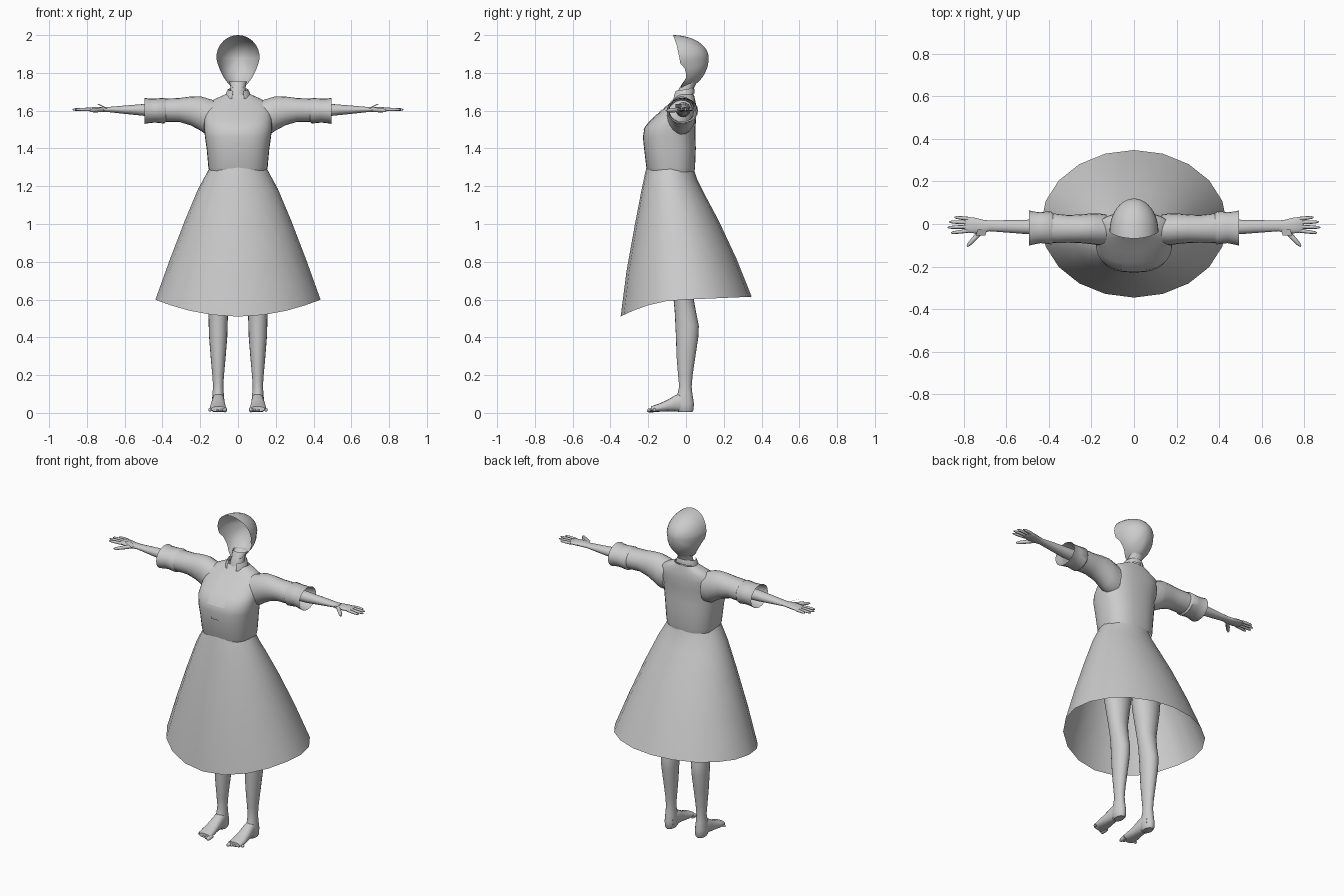
import bpy, math
from mathutils import Vector

if "Cube" in bpy.data.objects:
    bpy.data.objects.remove(bpy.data.objects["Cube"])

grey = bpy.data.materials.new("plain grey")
grey.diffuse_color = (0.6, 0.6, 0.6, 1)
grey.use_nodes = True
grey.node_tree.nodes["Principled BSDF"].inputs["Base Color"].default_value = grey.diffuse_color


def make(name, verts, faces, mirror=False, angle=50):
    me = bpy.data.meshes.new(name)
    me.from_pydata([tuple(v) for v in verts], [], faces)
    me.materials.append(grey)
    ob = bpy.data.objects.new(name, me)
    bpy.context.collection.objects.link(ob)
    bpy.ops.object.select_all(action='DESELECT')
    ob.select_set(True)
    bpy.context.view_layer.objects.active = ob
    bpy.ops.object.mode_set(mode='EDIT')
    bpy.ops.mesh.select_all(action='SELECT')
    bpy.ops.mesh.normals_make_consistent(inside=False)
    bpy.ops.object.mode_set(mode='OBJECT')
    bpy.ops.object.shade_smooth_by_angle(angle=math.radians(angle))
    if mirror:
        m = ob.modifiers.new("mirror", 'MIRROR')
        m.use_axis = (True, False, False)
    return ob


def skin(name, rings, closed=True, caps=(False, False), **kw):
    """Bridge equal-length rings of points into one surface."""
    n = len(rings[0])
    verts = [p for r in rings for p in r]
    faces = [(i * n + j, i * n + (j + 1) % n, (i + 1) * n + (j + 1) % n, (i + 1) * n + j)
             for i in range(len(rings) - 1) for j in range(n if closed else n - 1)]
    if caps[0]:
        faces.append(tuple(range(n)))
    if caps[1]:
        faces.append(tuple(range((len(rings) - 1) * n, len(rings) * n)))
    return make(name, verts, faces, **kw)


def oval(c, u, v, n=24, p=2.0):
    """Closed superellipse around c with half-axes u and v."""
    pts = []
    for k in range(n):
        a = 2 * math.pi * k / n
        ca, sa = math.cos(a), math.sin(a)
        pts.append(Vector(c) + Vector(u) * math.copysign(abs(ca) ** (2 / p), ca)
                   + Vector(v) * math.copysign(abs(sa) ** (2 / p), sa))
    return pts


def upright(rows, n=24, p=2.0, cx=0):
    """Horizontal rings from rows of (z, half width, front y, back y)."""
    return [oval((cx, (f + b) / 2, z), (w, 0, 0), (0, (b - f) / 2, 0), n, p) for z, w, f, b in rows]


def sideways(rows, n=20):
    """Rings facing x from rows of (x, low y, high y, low z, high z)."""
    return [oval((x, (a + b) / 2, (c + d) / 2), (0, (b - a) / 2, 0), (0, 0, (d - c) / 2), n)
            for x, a, b, c, d in rows]


# skirt: flared open shell with a hem that dips at the front
skirt_rows = [(0, .152, -.207, .045), (.07, .178, -.22, .06), (.16, .212, -.235, .09), (.4, .282, -.272, .175),
              (.7, .362, -.315, .268), (1, .437, -.346, .348)]
rings = []
for t, w, f, b in skirt_rows:
    ring = oval((0, (f + b) / 2, 0), (w, 0, 0), (0, (b - f) / 2, 0), 20)
    for k, q in enumerate(ring):
        s = math.sin(2 * math.pi * k / 20)
        hem = .60 + (.015 * s if s > 0 else .09 * s * abs(s))
        top = 1.295 - .015 * s
        q.z = top + (hem - top) * t
    rings.append(ring)
skin("skirt", rings)

# bodice
body_rows = [(1.275, .15, -.2, .044), (1.3, .157, -.21, .048), (1.4, .166, -.222, .052), (1.46, .175, -.228, .05),
             (1.51, .18, -.22, .05), (1.55, .18, -.185, .053), (1.6, .178, -.13, .055), (1.64, .165, -.085, .052),
             (1.665, .115, -.06, .046), (1.685, .07, -.045, .042)]
skin("bodice", upright(body_rows, 32, 2.5))


def bodice_front(x, z):
    for (z0, w0, f0, b0), (z1, w1, f1, b1) in zip(body_rows, body_rows[1:]):
        if z <= z1:
            t = (z - z0) / (z1 - z0)
            w, f, b = (m + (n - m) * t for m, n in ((w0, w1), (f0, f1), (b0, b1)))
            return (f + b) / 2 - (b - f) / 2 * max(0, 1 - abs(x / w) ** 2.5) ** .4
    return -.05


# front panel and small tab lying on the bodice
for name, zs, wide, off in (("placket", (1.5, 1.53, 1.56, 1.6, 1.64, 1.665), .06, .004),
                            ("waist_tab", (1.415, 1.43), .025, .006)):
    rings = []
    for i, z in enumerate(zs):
        w = wide - (.004 * i if name == "placket" else 0)
        rings.append([Vector((w * k / 3, bodice_front(w * k / 3, z) - off, z)) for k in range(-3, 4)])
    skin(name, rings, closed=False)

# collar: upright band open at the throat
rings = []
for low, w, f, b in ((1, .068, -.075, .046), (.5, .064, -.07, .046), (0, .055, -.06, .042)):
    ring = []
    for k in range(21):
        a = math.radians(-62 + 304 * k / 20)
        s = math.sin(a)
        ring.append(Vector((w * math.cos(a), (f + b) / 2 + (b - f) / 2 * s, 1.712 + .008 * s - low * (.04 - .012 * s))))
    rings.append(ring)
skin("collar", rings, closed=False)

# neck
skin("neck", upright([(1.62, .05, -.06, .035), (1.68, .043, -.05, .035), (1.72, .04, -.035, .042),
                      (1.755, .045, -.012, .06)], 16))

# head: hollow shell open at the face
rim = [(1.7, -.035), (1.74, -.02), (1.77, 0), (1.82, 0), (1.835, -.028), (1.88, -.035), (1.95, -.05), (2.0, -.068)]


def rim_y(z):
    for (z0, y0), (z1, y1) in zip(rim, rim[1:]):
        if z <= z1:
            return y0 + (y1 - y0) * max(0, (z - z0) / (z1 - z0))
    return rim[-1][1]


rings = []
for i in range(11):
    s = max(.01, i / 10) * math.pi / 2
    ring = []
    for k in range(36):
        a = 2 * math.pi * k / 36
        c, d = math.cos(a), math.sin(a)
        x = .115 * c * (1 if d > 0 else 1 + .25 * d)
        z = 1.88 + d * (.12 if d > 0 else .165)
        y = rim_y(z)
        ring.append(Vector((x * math.sin(s), y + (.12 - y) * math.cos(s), 1.88 + (z - 1.88) * math.sin(s))))
    rings.append(ring)
skin("head_shell", rings, caps=(True, False))

# sleeves, with a looser turned cuff
skin("sleeve", sideways([(.13, -.1, .045, 1.47, 1.655), (.17, -.1, .05, 1.475, 1.668), (.2, -.095, .05, 1.495, 1.676),
                         (.25, -.09, .045, 1.522, 1.675), (.31, -.088, .042, 1.54, 1.667),
                         (.4, -.09, .052, 1.54, 1.663), (.45, -.088, .05, 1.54, 1.66)]), mirror=True)
skin("cuff", sideways([(.38, -.088, .05, 1.542, 1.66), (.39, -.096, .06, 1.532, 1.668),
                       (.44, -.09, .056, 1.537, 1.664), (.47, -.096, .058, 1.534, 1.664),
                       (.495, -.102, .064, 1.53, 1.668)]), mirror=True)

# arm running into the palm
skin("arm", sideways([(.3, -.055, .025, 1.565, 1.645), (.5, -.048, .02, 1.573, 1.635), (.6, -.04, .018, 1.583, 1.627),
                      (.68, -.034, .016, 1.592, 1.62), (.71, -.042, .02, 1.592, 1.62), (.75, -.044, .03, 1.594, 1.62),
                      (.79, -.04, .034, 1.598, 1.616), (.797, -.034, .028, 1.602, 1.612)], 16),
     caps=(False, True), mirror=True)


def digit(name, a, b, r):
    a, b = Vector(a), Vector(b)
    d = (b - a).normalized()
    u = d.cross(Vector((0, 0, 1))).normalized()
    v = u.cross(d)
    rings = [oval(a.lerp(b, t), u * r * k, v * r * k, 8) for t, k in ((0, 1), (.5, .95), (.85, .75), (1, .3))]
    skin(name, rings, caps=(True, True), mirror=True)


# fingers and thumb
for i, (y0, y1, tip) in enumerate(((-.032, -.042, .862), (-.013, -.016, .877), (.007, .01, .87), (.025, .032, .845))):
    digit("finger_%d" % (i + 1), (.78, y0, 1.607), (tip, y1, 1.606), .009)
digit("thumb", (.715, -.03, 1.605), (.785, -.105, 1.6), .012)

# small raised flap on the hand
make("hand_flap", [(.69, -.025, 1.612), (.7, -.055, 1.612), (.745, -.055, 1.635), (.735, -.025, 1.635)],
     [(0, 1, 2, 3)], mirror=True)

# legs
leg = [(1.0, .095, -.1, .06), (.8, .085, -.09, .05), (.62, .058, -.068, .038), (.54, .052, -.06, .052),
       (.46, .05, -.056, .068), (.4, .048, -.053, .065), (.3, .04, -.05, .05), (.2, .031, -.042, .035),
       (.14, .027, -.036, .03), (.1, .03, -.045, .034), (.05, .034, -.06, .042), (.015, .032, -.05, .04),
       (.004, .025, -.04, .033)]
skin("leg", upright(leg, 20, cx=.105), caps=(True, True), mirror=True)

# foot from heel to toes: (y, centre x, half width, low z, high z)
foot = [(.02, .104, .028, .006, .09), (-.02, .104, .032, .006, .11), (-.06, .105, .035, .008, .092),
        (-.1, .106, .039, .008, .068), (-.14, .106, .043, .006, .05), (-.17, .105, .043, .006, .04),
        (-.185, .103, .039, .007, .034)]
skin("foot", [oval((x, y, (lo + hi) / 2), (w, 0, 0), (0, 0, (hi - lo) / 2), 16, 2.3) for y, x, w, lo, hi in foot],
     caps=(True, True), mirror=True)

# toes
for i in range(5):
    r = .013 if i == 0 else .009
    x = .07 + (.02 * i - .002 if i else 0)
    digit("toe_%d" % (i + 1), (x, -.16, .018), (x, -.206 + .008 * i, .011), r)
